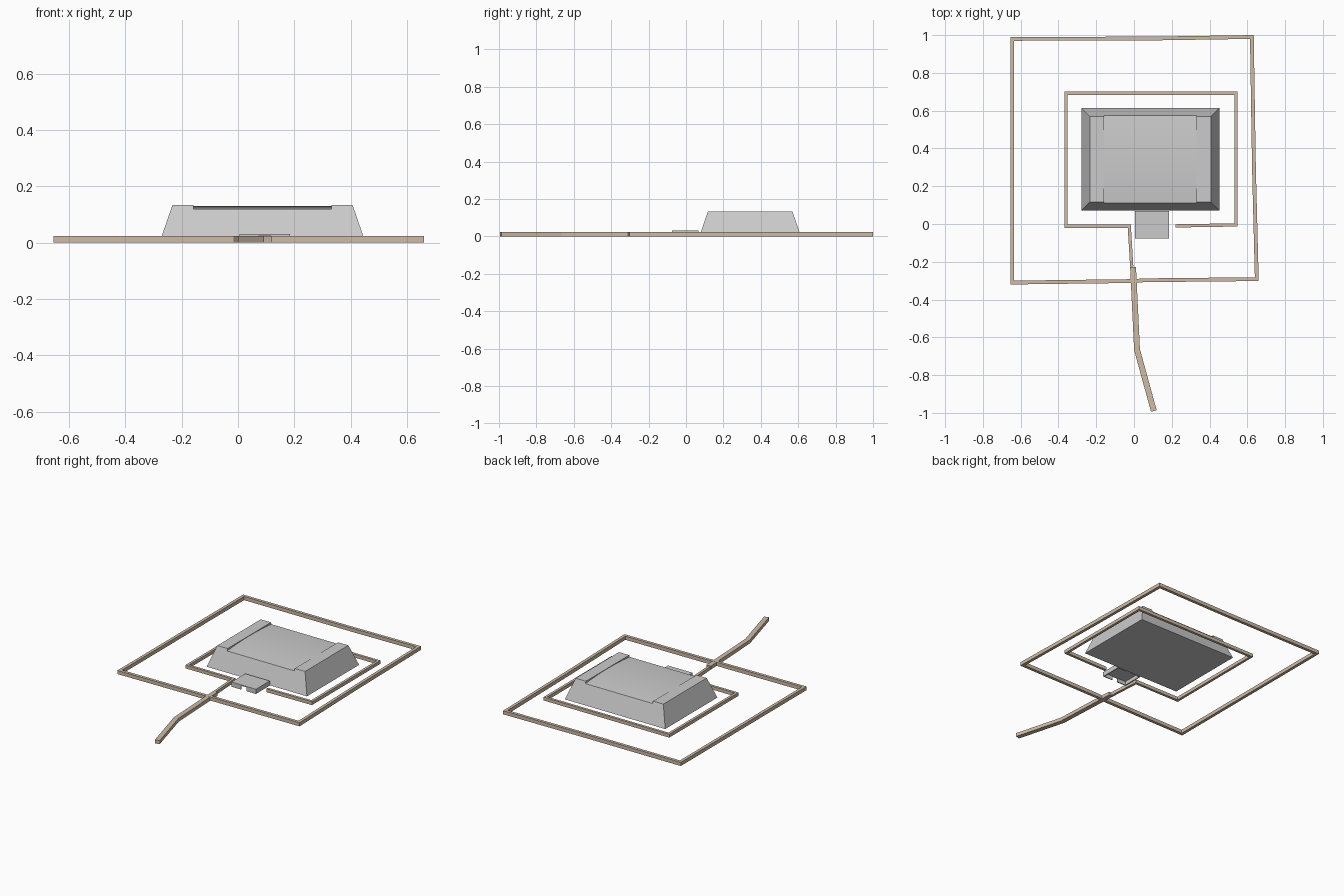
import bpy, bmesh
from mathutils import Vector, Matrix

if "Cube" in bpy.data.objects:
    bpy.data.objects.remove(bpy.data.objects["Cube"])

tan = bpy.data.materials.new("earth_tan")
tan.diffuse_color = (0.62, 0.50, 0.39, 1)
tan.use_nodes = True
tan.node_tree.nodes["Principled BSDF"].inputs["Base Color"].default_value = tan.diffuse_color


def finish(name, bm, mat=None):
    bmesh.ops.recalc_face_normals(bm, faces=bm.faces)
    me = bpy.data.meshes.new(name)
    bm.to_mesh(me)
    bm.free()
    ob = bpy.data.objects.new(name, me)
    bpy.context.collection.objects.link(ob)
    if mat:
        me.materials.append(mat)
    return ob


def wall(name, pts, width, height, closed=False):
    """Mitred wall of rectangular section following a ground path."""
    bm = bmesh.new()
    P = [Vector(p) for p in pts]
    n = len(P)
    rings = []
    for i, p in enumerate(P):
        a = (p - P[i - 1]).normalized() if closed or i > 0 else None
        b = (P[(i + 1) % n] - p).normalized() if closed or i < n - 1 else None
        a, b = a or b, b or a
        na, nb = Vector((-a.y, a.x)), Vector((-b.y, b.x))
        m = (na + nb).normalized()
        m *= width / 2 / m.dot(na)
        rings.append([bm.verts.new((q.x, q.y, z)) for q, z in
                      ((p + m, 0), (p + m, height), (p - m, height), (p - m, 0))])
    for i in range(n if closed else n - 1):
        r, s = rings[i], rings[(i + 1) % n]
        for k in range(4):
            j = (k + 1) % 4
            bm.faces.new((r[k], r[j], s[j], s[k]))
    if not closed:
        bm.faces.new(rings[0])
        bm.faces.new(rings[-1])
    return finish(name, bm, tan)


# Outer enclosure, slightly irregular
wall("outer_wall", [(-0.645, -0.31), (0, -0.302), (0.05, -0.298), (0.65, -0.292),
                    (0.635, 0.3), (0.624, 0.99), (0.1, 0.982), (-0.645, 0.98)],
     0.02, 0.024, True)

# Inner enclosure with entrance gap, and the spur leading to the causeway
wall("inner_wall", [(0.22, -0.01), (0.54, -0.005), (0.54, 0.692), (-0.36, 0.692),
                    (-0.36, -0.012), (-0.025, -0.012), (-0.012, -0.225)], 0.017, 0.022)

# Causeway
wall("causeway", [(-0.005, -0.228), (0.016, -0.665), (0.105, -0.99)], 0.031, 0.0235)

# Mound: tapered block whose middle top is a low arch between raised ends
X0, X1, Y0, Y1 = -0.279, 0.453, 0.071, 0.615
H, SX, SY = 0.134, 0.345, 0.345


def section(bm, x0, x1, tops, name):
    """Prism along x; tops lists (y, z) of the upper edge. Sloped ends come from x0/x1 functions."""
    prof = [(Y0, 0)] + tops + [(Y1, 0)]
    a = [bm.verts.new((x0(z), y, z)) for y, z in prof]
    b = [bm.verts.new((x1(z), y, z)) for y, z in prof]
    bm.faces.new(a)
    bm.faces.new(b)
    n = len(prof)
    for i in range(n):
        j = (i + 1) % n
        f = bm.faces.new((a[i], a[j], b[j], b[i]))
        f.smooth = 0 < i < n - 2 and len(tops) > 2
    return bm


L, R = -0.158, 0.332
flat = [(Y0 + SY * H, H), (Y1 - SY * H, H)]
ya, yb = Y0 + SY * 0.12, Y1 - SY * 0.12
arch = []
for i in range(13):
    t = i / 12
    arch.append((ya + (yb - ya) * t, 0.12 + 0.011 * (1 - (2 * t - 1) ** 2)))
finish("mound_left_end", section(bmesh.new(), lambda z: X0 + SX * z, lambda z: L, flat, ""))
finish("mound_right_end", section(bmesh.new(), lambda z: R, lambda z: X1 - SX * z, flat, ""))
finish("mound_middle", section(bmesh.new(), lambda z: L, lambda z: R, arch, ""))

# Gatehouse: roof slab on thin walls with an opening front and back
gx0, gx1, gy0, gy1, gh, t = 0.005, 0.184, -0.076, 0.068, 0.031, 0.006
gm = (gx0 + gx1) / 2


def box(name, x0, x1, y0, y1, z0, z1):
    bm = bmesh.new()
    m = Matrix.Translation(((x0 + x1) / 2, (y0 + y1) / 2, (z0 + z1) / 2)) @ \
        Matrix.Diagonal((x1 - x0, y1 - y0, z1 - z0, 1))
    bmesh.ops.create_cube(bm, size=1, matrix=m)
    return finish(name, bm)


roof = gh - t
box("gate_roof", gx0, gx1, gy0, gy1, roof, gh)
for side, xa, xb, xc, xd in (("left", gx0, gx0 + t, gx0 + t, gm - 0.02),
                             ("right", gx1 - t, gx1, gm + 0.02, gx1 - t)):
    box("gate_wall_" + side, xa, xb, gy0, gy1, 0, roof)
    box("gate_front_" + side, xc, xd, gy0, gy0 + t, 0, roof)
    box("gate_back_" + side, xc, xd, gy1 - t, gy1, 0, roof)
